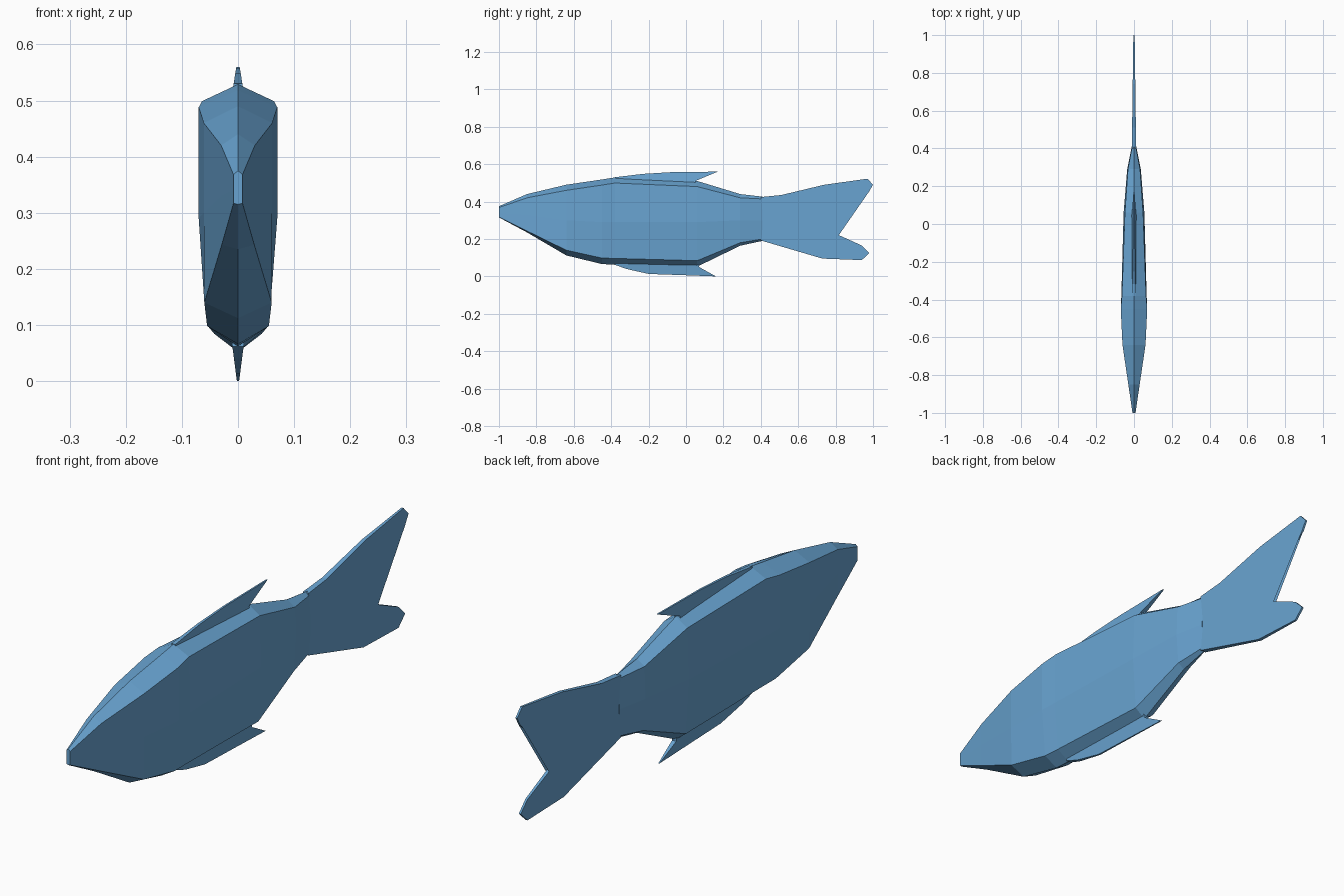
import bpy, bmesh

blue = bpy.data.materials.new("fish_blue")
blue.diffuse_color = (0.14, 0.37, 0.64, 1)


def finish(bm, name):
    bmesh.ops.triangulate(bm, faces=[f for f in bm.faces if len(f.verts) > 4])
    bmesh.ops.recalc_face_normals(bm, faces=bm.faces)
    me = bpy.data.meshes.new(name)
    bm.to_mesh(me)
    bm.free()
    me.materials.append(blue)
    ob = bpy.data.objects.new(name, me)
    bpy.context.collection.objects.link(ob)
    return ob


def bridge(bm, a, b):
    n = len(a)
    for i in range(n):
        j = (i + 1) % n
        bm.faces.new((a[i], a[j], b[j], b[i]))


def plate(name, outline, width):
    """Mirrored flat plate from a (y, z) outline; width gives half thickness."""
    bm = bmesh.new()
    left, right = [[bm.verts.new((s * width(y, z), y, z)) for y, z in outline]
                   for s in (-1, 1)]
    bm.faces.new(left)
    bm.faces.new(right[::-1])
    bridge(bm, left, right)
    return finish(bm, name)


# Body: y, top z, shoulder (x, z), flank (x, z), lower edge (x, z), belly z
sections = [
    (-1.00, 0.375, 0.008, 0.368, 0.008, 0.34, 0.008, 0.317, 0.315),
    (-0.85, 0.440, 0.030, 0.420, 0.030, 0.33, 0.029, 0.243, 0.235),
    (-0.64, 0.490, 0.061, 0.460, 0.061, 0.30, 0.060, 0.140, 0.112),
    (-0.45, 0.518, 0.070, 0.488, 0.070, 0.29, 0.055, 0.098, 0.066),
    (-0.38, 0.529, 0.064, 0.499, 0.067, 0.29, 0.052, 0.096, 0.062),
    (0.06, 0.510, 0.048, 0.480, 0.055, 0.29, 0.042, 0.084, 0.052),
    (0.29, 0.440, 0.032, 0.420, 0.036, 0.30, 0.028, 0.180, 0.164),
    (0.41, 0.426, 0.010, 0.414, 0.012, 0.30, 0.010, 0.200, 0.190),
]
bm = bmesh.new()
rings = []
for y, top, sx, sz, mx, mz, lx, lz, bot in sections:
    half = [(sx, sz), (mx, mz), (lx, lz)]
    pts = [(0, top)] + half + [(0, bot)] + [(-x, z) for x, z in half[::-1]]
    rings.append([bm.verts.new((x, y, z)) for x, z in pts])
for a, b in zip(rings, rings[1:]):
    bridge(bm, a, b)
bm.faces.new(rings[0])
bm.faces.new(rings[-1])
finish(bm, "body")

# Forked tail, thinning toward the tips
plate("tail_fin",
      [(0.40, 0.424), (0.51, 0.435), (0.74, 0.49), (0.97, 0.522), (1.0, 0.49),
       (0.98, 0.455), (0.73, 0.26), (0.94, 0.165), (0.98, 0.125), (0.94, 0.087),
       (0.73, 0.095), (0.40, 0.192)],
      lambda y, z: 0.0115 - 0.008 * (y - 0.4) / 0.6)

# Back and belly fins, tapering away from the body
plate("dorsal_fin",
      [(-0.38, 0.51), (-0.38, 0.53), (-0.23, 0.548), (-0.08, 0.557),
       (0.17, 0.56), (0.05, 0.51), (0.05, 0.49)],
      lambda y, z: 0.003 + (0.56 - z) * 0.16)
plate("belly_fin",
      [(-0.38, 0.085), (-0.38, 0.062), (-0.32, 0.04), (-0.20, 0.013),
       (0.0, 0.006), (0.16, 0.0), (0.07, 0.05), (0.07, 0.075)],
      lambda y, z: 0.002 + z * 0.13)
